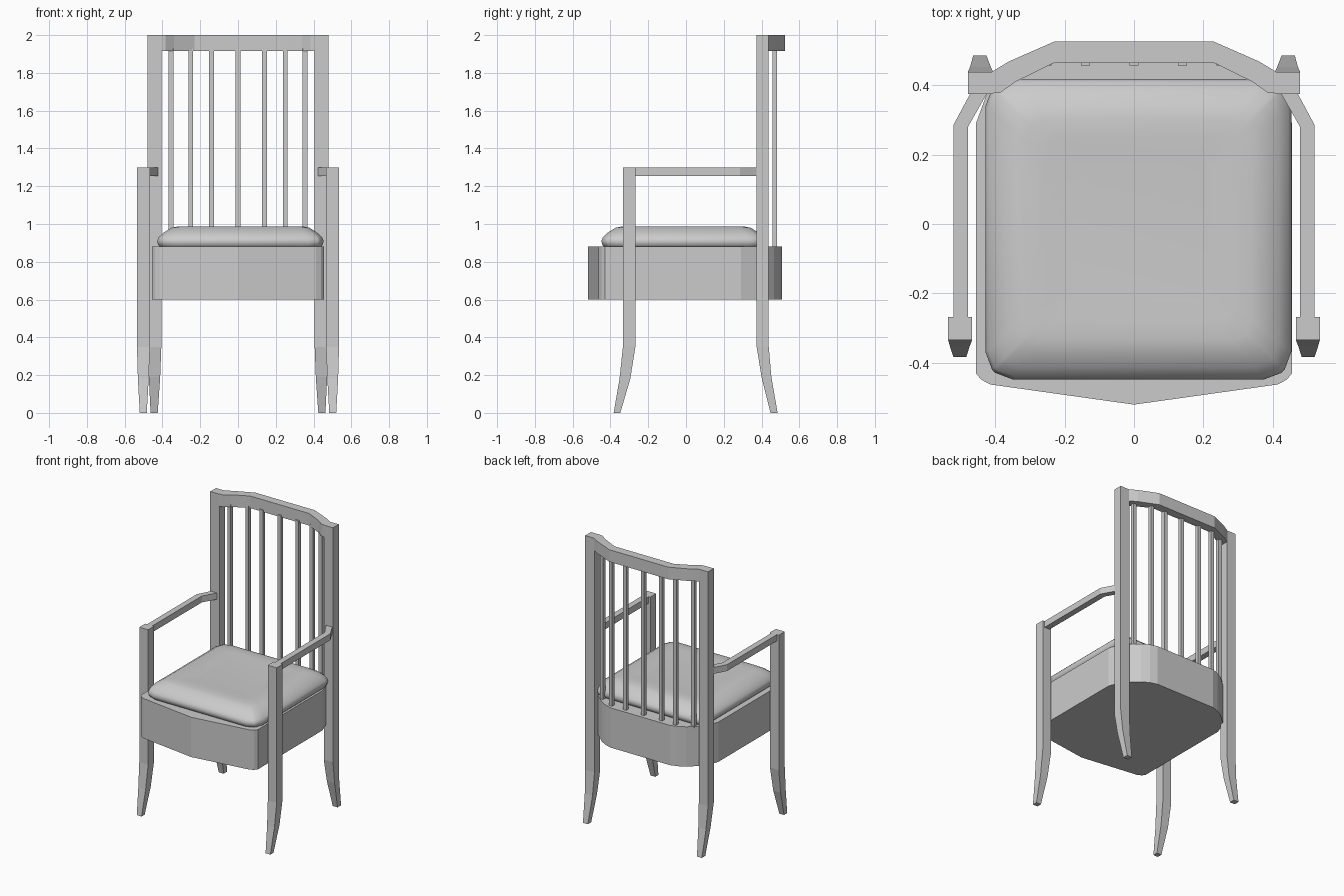
import bpy, bmesh

if "Cube" in bpy.data.objects:
    bpy.data.objects.remove(bpy.data.objects["Cube"])


def loft(name, rings, smooth=False):
    """Skin a stack of equally sized point loops and cap both ends."""
    bm = bmesh.new()
    loops = [[bm.verts.new(p) for p in ring] for ring in rings]
    n = len(loops[0])
    for a, b in zip(loops, loops[1:]):
        for i in range(n):
            j = (i + 1) % n
            bm.faces.new((a[i], a[j], b[j], b[i]))
    bm.faces.new(loops[0][::-1])
    bm.faces.new(loops[-1])
    bmesh.ops.recalc_face_normals(bm, faces=bm.faces)
    for f in bm.faces:
        f.smooth = smooth
    mesh = bpy.data.meshes.new(name)
    bm.to_mesh(mesh)
    bm.free()
    ob = bpy.data.objects.new(name, mesh)
    bpy.context.collection.objects.link(ob)
    return ob


def prism(name, outline, z0, z1):
    return loft(name, [[(x, y, z) for x, y in outline] for z in (z0, z1)])


def rect_ring(x0, x1, y0, y1, z):
    return [(x0, y0, z), (x1, y0, z), (x1, y1, z), (x0, y1, z)]


def mirrored(half):
    """Close a right-hand half outline across x = 0."""
    return half + [(-x, y) for x, y in reversed(half) if x > 0]


# Leg sections: x0, x1, y0, y1, z
front_leg = [(.483, .52, -.383, -.348, 0), (.473, .53, -.352, -.295, .18),
             (.466, .535, -.334, -.268, .35), (.466, .535, -.334, -.268, 1.3)]
back_leg = [(.425, .463, .447, .485, 0), (.412, .472, .40, .452, .19),
            (.406, .478, .374, .438, .35), (.406, .478, .374, .438, 2.0)]
arm = [(.52, -.27), (.52, .285), (.47, .378), (.422, .378), (.478, .28), (.478, -.27)]

# Legs, back posts and arms on both sides
for side, s in (("left", -1), ("right", 1)):
    for part, sections in (("front_leg", front_leg), ("back_leg_post", back_leg)):
        loft(f"{part}_{side}", [rect_ring(s * a, s * b, c, d, z)
                                for a, b, c, d, z in sections])
    prism(f"arm_{side}", [(s * x, y) for x, y in arm], 1.255, 1.3)

# Seat apron with bowed front and rounded back
apron = mirrored([(0, -.52), (.414, -.462), (.44, -.448), (.455, -.43), (.455, .29),
                  (.42, .385), (.33, .465), (.28, .493), (.23, .508)])
prism("seat_apron", apron, .6, .88)

# Curved crest rail
outer = [(-.41, .438), (-.36, .468), (-.23, .525)]
inner = [(-.41, .376), (-.385, .378), (-.34, .41), (-.23, .464)]
rail = (outer + [(-x, y) for x, y in reversed(outer)]
        + [(-x, y) for x, y in inner] + inner[::-1])
prism("crest_rail", rail, 1.915, 2.0)

# Back spindles
r = .013
for i, x in enumerate((-.355, -.25, -.14, 0, .14, .25, .355)):
    y = .42 if abs(x) > .3 else .47
    loft(f"spindle_{i + 1}", [rect_ring(x - r, x + r, y - r, y + r, z) for z in (.87, 1.93)])


# Padded cushion from inset chamfered squares
def cushion_ring(inset, z):
    x0, x1 = -.428 + inset, .453 - inset
    y0, y1 = -.448 + inset, .418 - inset
    c = .08 - inset * .2
    k = c * .35
    pts = []
    for cx, cy, sx, sy in ((x0, y0, 1, 1), (x1, y0, -1, 1), (x1, y1, -1, -1), (x0, y1, 1, -1)):
        corner = [(cx, cy + sy * c), (cx + sx * k * .7, cy + sy * k),
                  (cx + sx * k, cy + sy * k * .7), (cx + sx * c, cy)]
        pts += corner if sx == sy else corner[::-1]
    return [(x, y, z) for x, y in pts]


loft("cushion", [cushion_ring(i, z) for i, z in (
    (.02, .872), (.005, .89), (0, .91), (.008, .93), (.035, .955),
    (.075, .98), (.115, .988), (.17, .988), (.23, .984))], smooth=True)
